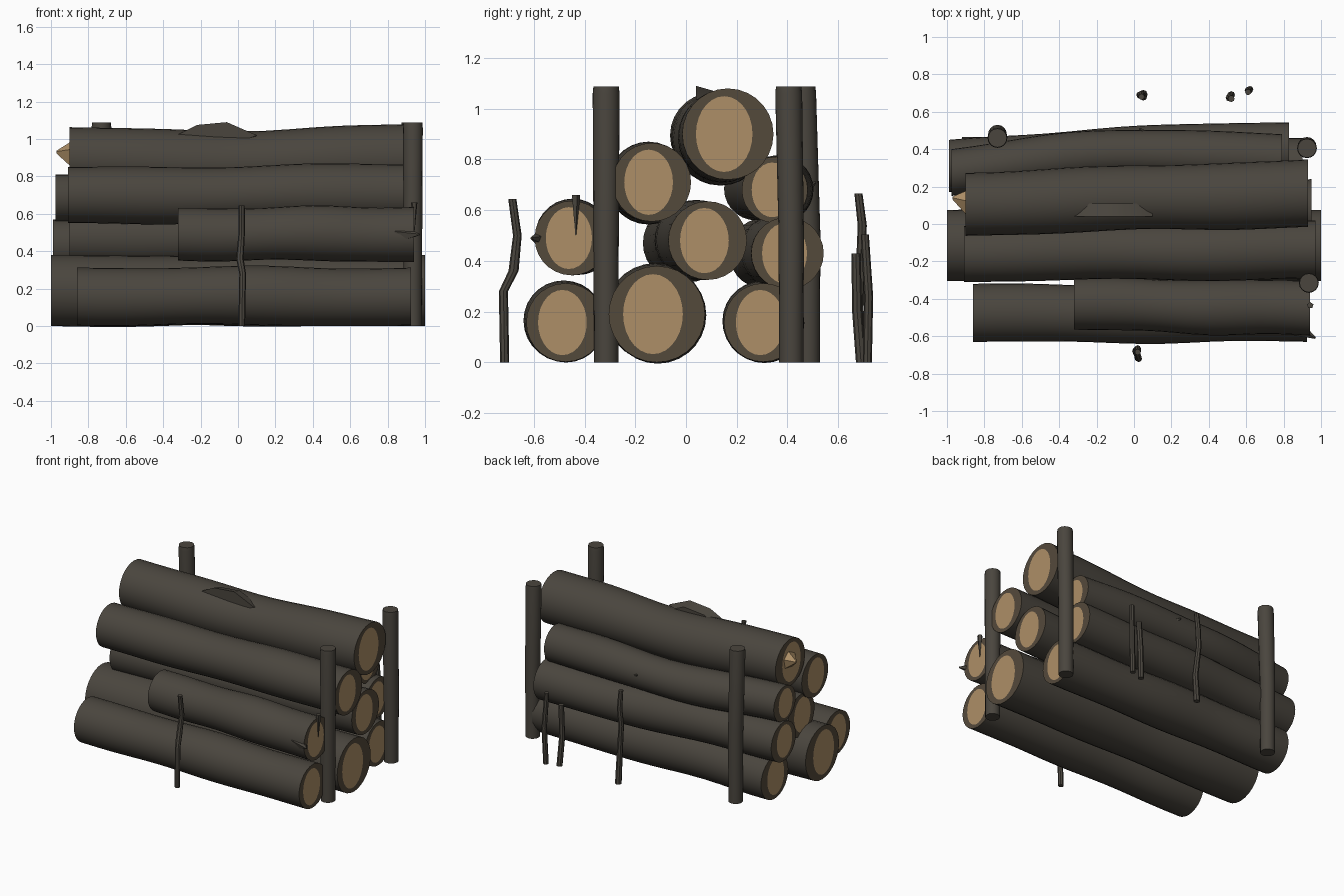
import bpy, bmesh, math, random
from mathutils import Vector

random.seed(4)
old = bpy.data.objects.get("Cube")
if old:
    bpy.data.objects.remove(old, do_unlink=True)


def material(name, rgb):
    m = bpy.data.materials.new(name)
    m.use_nodes = True
    m.diffuse_color = (*rgb, 1)
    bsdf = m.node_tree.nodes["Principled BSDF"]
    bsdf.inputs["Base Color"].default_value = (*rgb, 1)
    bsdf.inputs["Roughness"].default_value = 0.9
    return m


bark = material("dark bark", (0.068, 0.060, 0.048))
rim = material("end rim brown", (0.088, 0.068, 0.044))
wood = material("cut wood", (0.42, 0.275, 0.135))


def finish(name, bm, mats):
    bmesh.ops.recalc_face_normals(bm, faces=bm.faces[:])
    mesh = bpy.data.meshes.new(name)
    bm.to_mesh(mesh)
    bm.free()
    for m in mats:
        mesh.materials.append(m)
    ob = bpy.data.objects.new(name, mesh)
    bpy.context.collection.objects.link(ob)
    bpy.ops.object.select_all(action='DESELECT')
    ob.select_set(True)
    bpy.context.view_layer.objects.active = ob
    bpy.ops.object.shade_smooth_by_angle(angle=math.radians(40))
    return ob


def ring(bm, centre, ru, rv, axis, sides):
    # circle of vertices across the x axis (logs) or the z axis (posts)
    verts = []
    for i in range(sides):
        a = math.tau * i / sides
        u, v = ru * math.cos(a), rv * math.sin(a)
        off = Vector((0, u, v)) if axis == 'x' else Vector((u, v, 0))
        verts.append(bm.verts.new(centre + off))
    return verts


def bridge(bm, a, b, mat=0):
    for i in range(len(a)):
        j = (i + 1) % len(a)
        bm.faces.new((a[i], a[j], b[j], b[i])).material_index = mat


def tube(name, path, axis, sides):
    # path holds (x, y, z, radius)
    bm = bmesh.new()
    rings = [ring(bm, Vector(p[:3]), p[3], p[3], axis, sides) for p in path]
    for a, b in zip(rings, rings[1:]):
        bridge(bm, a, b)
    bm.faces.new(rings[0])
    bm.faces.new(rings[-1])
    return finish(name, bm, [bark])


def log(name, left, right, bend=(0, 0), steps=14, sides=28):
    # left and right are (x, y, z, radius); bend bows the middle in y and z
    bm = bmesh.new()
    phase = random.uniform(0, math.tau)
    rings, ends = [], []
    for k in range(steps + 1):
        t = k / steps
        p = [a + (b - a) * t for a, b in zip(left, right)]
        bow = math.sin(math.pi * t)
        wave = 0.008 * bow * math.sin(7 * t + phase)
        c = Vector((p[0], p[1] + bend[0] * bow + wave, p[2] + bend[1] * bow - wave))
        r = p[3] + 0.005 * bow * math.sin(11 * t + phase)
        rings.append(ring(bm, c, r, r, 'x', sides))
        if k in (0, steps):
            ends.append((c, r, rings[-1]))
    for a, b in zip(rings, rings[1:]):
        bridge(bm, a, b)
    # sawn ends: dark rim around an oval heart
    for c, r, outer in ends:
        inner = ring(bm, c + Vector((0, -0.08 * r, 0)), r * 0.62, r * 0.83, 'x', sides)
        bridge(bm, outer, inner, 1)
        bm.faces.new(inner).material_index = 2
    return finish(name, bm, [bark, rim, wood])


def splinter(name, base, tip, radius, mat, sides=5):
    base, tip = Vector(base), Vector(tip)
    d = tip - base
    bm = bmesh.new()
    bmesh.ops.create_cone(bm, cap_ends=True, segments=sides, radius1=radius,
                          radius2=radius * 0.1, depth=d.length)
    rot = d.to_track_quat('Z', 'Y')
    for v in bm.verts:
        v.co = rot @ v.co + (base + tip) / 2
    return finish(name, bm, [mat])


# stacked logs, bottom row to top
log("bottom_front_log", (-0.86, -0.475, 0.157, 0.155), (0.925, -0.475, 0.157, 0.155))
log("bottom_middle_log", (-1, -0.115, 0.19, 0.19), (1, -0.115, 0.19, 0.19))
log("bottom_back_log", (-0.92, 0.31, 0.157, 0.155), (0.9, 0.305, 0.157, 0.155))
log("second_front_log", (-0.32, -0.425, 0.49, 0.14), (0.94, -0.45, 0.49, 0.147))
log("second_middle_log", (-0.9, -0.02, 0.47, 0.15), (0.95, 0.085, 0.48, 0.155))
log("second_back_log", (-0.99, 0.31, 0.43, 0.14), (0.83, 0.4, 0.43, 0.143), (0.02, 0))
log("third_front_log", (-0.91, -0.16, 0.7, 0.15), (0.97, -0.135, 0.71, 0.155))
log("third_back_log", (-0.975, 0.275, 0.685, 0.125), (0.79, 0.35, 0.68, 0.13), (0.06, 0))
log("top_log", (-0.9, 0.105, 0.895, 0.168), (0.93, 0.165, 0.9, 0.18), (0, -0.02))

# upright posts
for name, x, y, lean in (("front_left_post", 0.935, -0.315, 0),
                         ("back_left_post", 0.925, 0.415, -0.01),
                         ("back_right_post", -0.73, 0.48, -0.02)):
    tube(name, [(x, y, 0, 0.048), (x, y, 0.5, 0.05),
                (x, y + lean, 1.06, 0.053), (x, y + lean, 1.088, 0.05)], 'z', 16)

# thin crooked stakes
tube("front_stake", [(0.02, -0.715, 0, 0.018), (0.025, -0.72, 0.28, 0.018),
                     (0.01, -0.68, 0.36, 0.02), (0.02, -0.665, 0.5, 0.017),
                     (0.02, -0.685, 0.645, 0.016)], 'z', 8)
tube("back_tall_stake", [(0.05, 0.695, 0, 0.022), (0.05, 0.68, 0.2, 0.02),
                         (0.03, 0.69, 0.42, 0.018), (0.04, 0.695, 0.54, 0.018),
                         (0.04, 0.68, 0.665, 0.016)], 'z', 8)
tube("back_short_stake", [(0.52, 0.69, 0, 0.02), (0.51, 0.675, 0.2, 0.02),
                          (0.52, 0.67, 0.43, 0.018)], 'z', 8)
tube("back_outer_stake", [(0.61, 0.715, 0, 0.018), (0.62, 0.72, 0.26, 0.018),
                          (0.61, 0.705, 0.505, 0.016)], 'z', 8)

# torn wood and branch stubs
splinter("top_log_splinter", (-0.88, 0.12, 0.92), (-0.97, 0.14, 0.93), 0.08, wood)
splinter("front_log_splinter", (0.86, -0.55, 0.49), (0.97, -0.61, 0.49), 0.05, bark)
splinter("branch_stub", (0.15, 0.42, 0.64), (0.03, 0.51, 0.71), 0.045, bark)
splinter("end_crack", (0.942, -0.435, 0.66), (0.942, -0.435, 0.5), 0.018, bark)

# raised bark flake on the top log
bm = bmesh.new()
outline = ((-0.33, 1.02), (-0.22, 1.075), (-0.06, 1.09), (0.1, 1.02), (0, 0.98), (-0.2, 0.98))
flake = bm.faces.new([bm.verts.new((x, 0.04, z)) for x, z in outline])
out = bmesh.ops.extrude_face_region(bm, geom=[flake])
for v in out["geom"]:
    if isinstance(v, bmesh.types.BMVert):
        v.co += Vector((0, 0.07, -0.02))
finish("bark_flake", bm, [bark])
